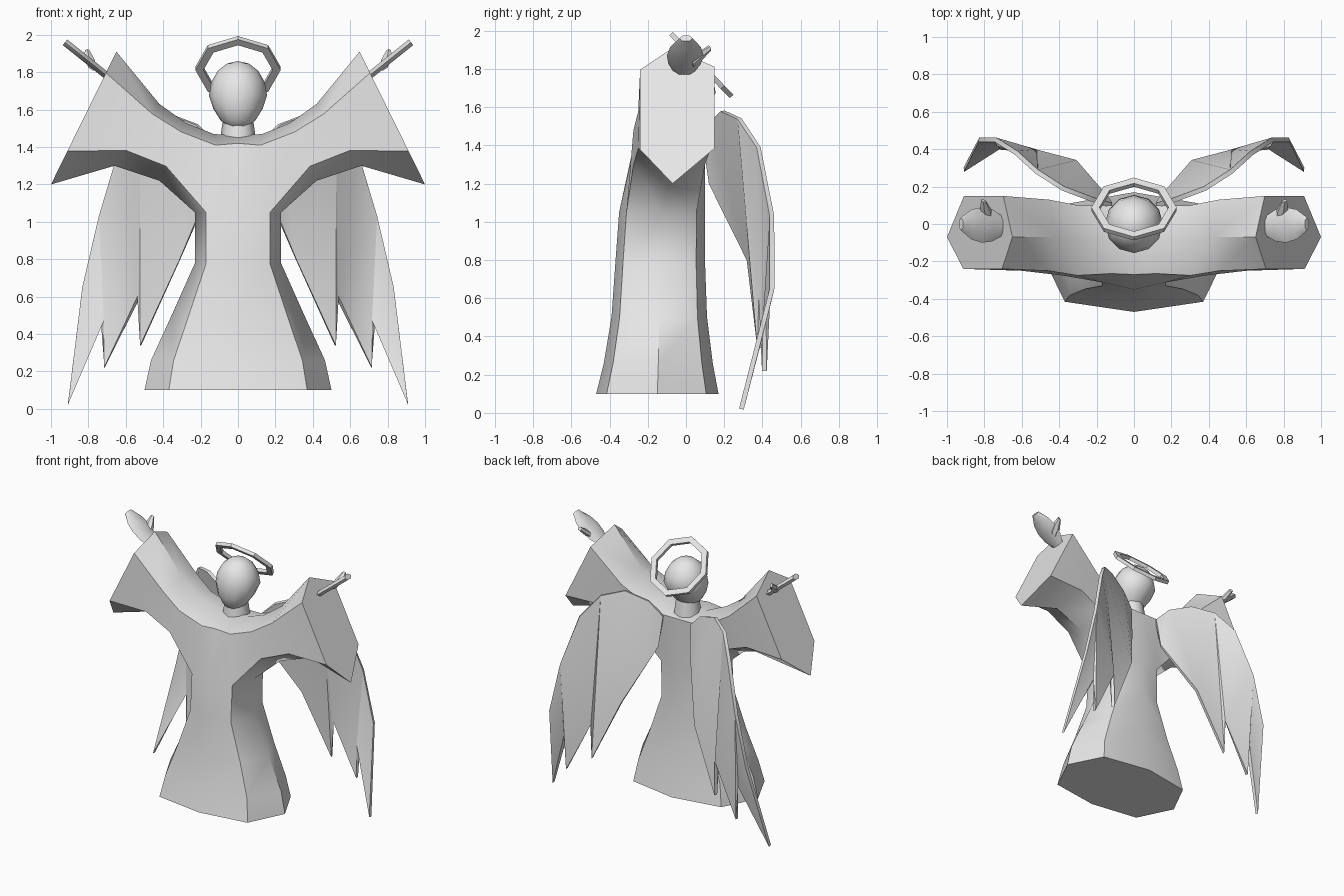
import bpy, bmesh, math
from mathutils import Vector, Matrix

cube = bpy.data.objects.get("Cube")
if cube:
    bpy.data.objects.remove(cube, do_unlink=True)

stone = bpy.data.materials.new("pale_grey")
stone.use_nodes = True
stone.diffuse_color = (0.8, 0.8, 0.8, 1)
stone.node_tree.nodes["Principled BSDF"].inputs["Base Color"].default_value = (0.8, 0.8, 0.8, 1)


def finish(bm, name, mirror=True, thickness=0, angle=40):
    """Turn a bmesh into a finished, optionally mirrored object."""
    bmesh.ops.recalc_face_normals(bm, faces=bm.faces)
    mesh = bpy.data.meshes.new(name)
    bm.to_mesh(mesh)
    bm.free()
    obj = bpy.data.objects.new(name, mesh)
    bpy.context.collection.objects.link(obj)
    mesh.materials.append(stone)
    bpy.ops.object.select_all(action='DESELECT')
    obj.select_set(True)
    bpy.context.view_layer.objects.active = obj
    if thickness:
        mod = obj.modifiers.new("thickness", 'SOLIDIFY')
        mod.thickness, mod.offset = thickness, 0
        bpy.ops.object.modifier_apply(modifier=mod.name)
    if mirror:
        mod = obj.modifiers.new("mirror", 'MIRROR')
        bpy.ops.object.modifier_apply(modifier=mod.name)
    bpy.ops.object.shade_smooth_by_angle(angle=math.radians(angle))
    return obj


def ring(bm, points):
    return [bm.verts.new(p) for p in points]


def bridge(bm, a, b, closed=True):
    n = len(a)
    for i in range(n if closed else n - 1):
        j = (i + 1) % n
        bm.faces.new((a[i], a[j], b[j], b[i]))


# Robe: half skirt rings from hem to waist, running front to back
bm = bmesh.new()
skirt = []
for z, w, front, back in [(0.1, 0.5, -0.47, 0.17), (0.26, 0.465, -0.43, 0.14),
                          (0.5, 0.355, -0.39, 0.11), (0.78, 0.23, -0.37, 0.1),
                          (1.05, 0.23, -0.35, 0.1)]:
    c, d = (front + back) / 2, (back - front) / 2
    skirt.append(ring(bm, [(0, front, z), (w * .74, c - d * .83, z), (w, c, z),
                           (w * .74, c + d * .8, z), (0, back, z)]))
for a, b in zip(skirt, skirt[1:]):
    bridge(bm, a, b, closed=False)
bm.faces.new(skirt[0])

# Chest and shoulder line joining the skirt to the sleeve
f, fd, s, bd, b = skirt[-1]
collar = ring(bm, [(0, -0.27, 1.42), (0, -0.06, 1.46), (0, 0.1, 1.43)])
fh, top, bh = shoulder = ring(bm, [(0.12, -0.265, 1.41), (0.13, -0.06, 1.47), (0.12, 0.1, 1.43)])
bridge(bm, [f] + collar + [b], [fd] + shoulder + [bd], closed=False)

# Sleeve: six-sided sections widening to a closed slanted cuff
sleeve = [s, fd, fh, top, bh, bd]
for bottom, upper, front, back, mid in [((0.42, 1.22), (0.28, 1.53), -0.275, 0.1, -0.09),
                                        ((0.66, 1.3), (0.42, 1.63), -0.25, 0.13, -0.07),
                                        ((1.0, 1.2), (0.65, 1.91), -0.24, 0.15, -0.07)]:
    lo, hi = Vector((bottom[0], 0, bottom[1])), Vector((upper[0], 0, upper[1]))
    section = [(0, mid), (.25, front), (.84, front), (1, mid), (.86, back), (.26, back)]
    nxt = ring(bm, [lo.lerp(hi, t) + Vector((0, y, 0)) for t, y in section])
    bridge(bm, sleeve, nxt)
    sleeve = nxt
bm.faces.new(sleeve)
finish(bm, "robe", angle=45)

# Head: rounded, narrowing towards a forward chin
bm = bmesh.new()
bmesh.ops.create_uvsphere(bm, u_segments=12, v_segments=8, radius=1)
for v in bm.verts:
    low = max(0, -v.co.z)
    taper = 1 - 0.2 * low
    v.co = (v.co.x * .155 * taper, v.co.y * .155 * taper - 0.05 * low, v.co.z * .185 + 1.675)
finish(bm, "head", mirror=False, angle=60)

# Neck
bm = bmesh.new()
bmesh.ops.create_cone(bm, segments=8, radius1=0.1, radius2=0.075, depth=0.18, cap_ends=True,
                      matrix=Matrix.Translation((0, -0.02, 1.5)))
finish(bm, "neck", mirror=False, angle=50)

# Halo: flat eight-sided ring, leaning back
bm = bmesh.new()
loops = [ring(bm, [(r * math.sin(k * math.pi / 4), r * math.cos(k * math.pi / 4), z) for k in range(8)])
         for r, z in [(.228, -.013), (.228, .013), (.185, .013), (.185, -.013)]]
for k in range(4):
    bridge(bm, loops[k], loops[(k + 1) % 4])
halo = finish(bm, "halo", mirror=False, angle=30)
halo.location = (0, 0.08, 1.82)
halo.rotation_euler.x = math.radians(-46)


# Hands: flattened tapering lobes
def lobe(name, start, end, across, widths, thick):
    start, end, across = Vector(start), Vector(end), Vector(across).normalized()
    normal = (end - start).cross(across).normalized()
    bm = bmesh.new()
    rows = []
    for i, w in enumerate(widths):
        c = start.lerp(end, i / (len(widths) - 1))
        t = min(thick, w)
        rows.append(ring(bm, [c + across * w * math.cos(k * math.pi / 3)
                              + normal * t * math.sin(k * math.pi / 3) for k in range(6)]))
    for a, b in zip(rows, rows[1:]):
        bridge(bm, a, b)
    bm.faces.new(rows[0])
    bm.faces.new(rows[-1])
    finish(bm, name, angle=50)


lobe("hands", (0.7, -0.01, 1.78), (0.925, 0, 1.96), (0, 1, 0), [.05, .085, .095, .08, .035], 0.022)
lobe("thumbs", (0.78, 0.03, 1.83), (0.805, 0.125, 1.91), (1, 0, 0.6), [.03, .035, .015], 0.02)

# Wings: curved blades with a feathered lower edge
outline = [(.12, .1, 1.42), (.22, .13, 1.52), (.38, .19, 1.58), (.52, .28, 1.54), (.63, .38, 1.39),
           (.74, .45, 1.03), (.83, .45, .65), (.91, .29, .02), (.725, .41, .47), (.715, .41, .22),
           (.53, .39, .6), (.52, .385, .34), (.31, .33, .8), (.14, .13, 1.2)]
bm = bmesh.new()
blade = bm.faces.new(ring(bm, outline))
bmesh.ops.triangulate(bm, faces=[blade], ngon_method='BEAUTY')
finish(bm, "wings", thickness=0.025, angle=35)
